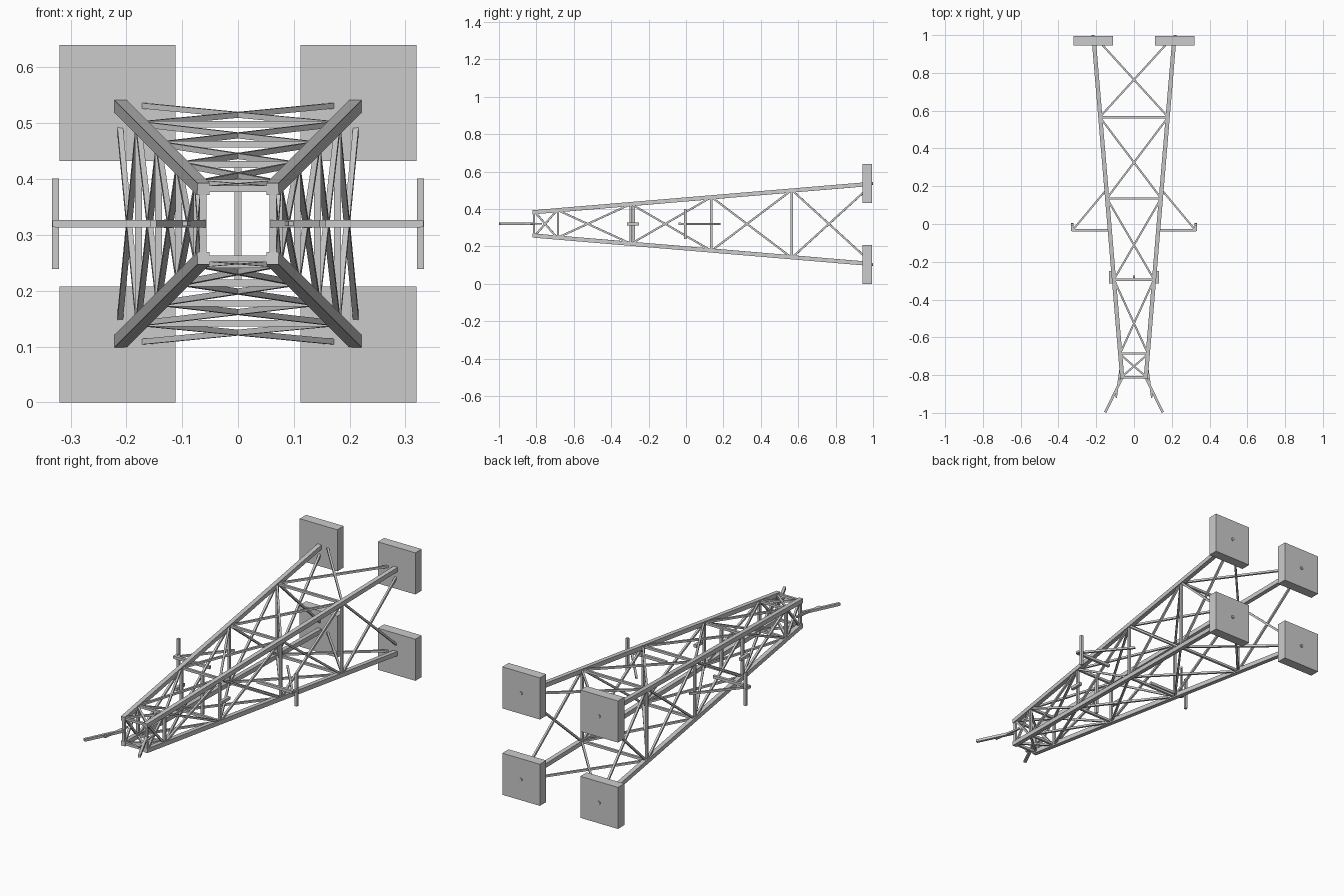
import bpy, bmesh
from mathutils import Vector, Matrix

if "Cube" in bpy.data.objects:
    bpy.data.objects.remove(bpy.data.objects["Cube"])

CZ = 0.32                                  # height of the tower axis
LEVELS = [0.965, 0.565, 0.135, -0.295, -0.685, -0.812]


def half(y):
    """Half width of the tapering tower at y."""
    return 0.062 + (y + 0.82) * 0.084


def finish(name, bm):
    me = bpy.data.meshes.new(name)
    bm.to_mesh(me)
    bm.free()
    ob = bpy.data.objects.new(name, me)
    bpy.context.collection.objects.link(ob)
    return ob


def add_bar(bm, a, b, w, t=None):
    """Square bar from a to b; points are relative to the tower axis."""
    a, b = Vector(a), Vector(b)
    d = (b - a).normalized()
    up = Vector((0, 0, 1)) if abs(d.z) < 0.99 else Vector((0, 1, 0))
    side = up.cross(d).normalized()
    top = d.cross(side)
    rot = Matrix((side, top, d)).transposed().to_4x4()
    mid = (a + b) / 2 + Vector((0, 0, CZ))
    size = Matrix.Diagonal((w, t or w, (b - a).length, 1))
    bmesh.ops.create_cube(bm, size=1, matrix=Matrix.Translation(mid) @ rot @ size)


def bars(name, items):
    bm = bmesh.new()
    for it in items:
        add_bar(bm, *it)
    return finish(name, bm)


# four corner legs, footings and anchor bolts
for sx, hs in ((-1, "left"), (1, "right")):
    for sz, vs in ((-1, "lower"), (1, "upper")):
        tag = f"{vs}_{hs}"
        t, f = half(-0.82), half(0.96)
        bars("leg_" + tag, [((sx * t, -0.82, sz * t), (sx * f, 0.96, sz * f), 0.022)])
        c = 0.216
        bars("footing_" + tag, [((sx * c, 0.945, sz * c), (sx * c, 0.995, sz * c), 0.208)])
        bm = bmesh.new()
        bmesh.ops.create_cone(bm, cap_ends=True, segments=8, radius1=0.008, radius2=0.008, depth=0.03,
                              matrix=Matrix.Translation((sx * c, 0.985, CZ + sz * c)) @ Matrix.Rotation(1.5708, 4, 'X'))
        finish("anchor_bolt_" + tag, bm)

# cross braces and horizontal ties on the four faces
faces = {
    "upper": lambda u, y, h: (u, y, h),
    "lower": lambda u, y, h: (u, y, -h),
    "left": lambda u, y, h: (-h, y, u),
    "right": lambda u, y, h: (h, y, u),
}
for face, at in faces.items():
    braces, ties = [], []
    for i, (y0, y1) in enumerate(zip(LEVELS, LEVELS[1:])):
        h0, h1 = half(y0), half(y1)
        u0 = h0 - (0.036 if i == 0 else 0.004)
        for s in (-1, 1):
            braces.append((at(s * u0, y0 - 0.008, h0), at(-s * (h1 - 0.004), y1 + 0.008, h1), 0.010))
        ties.append((at(-h1, y1, h1), at(h1, y1, h1), 0.012))
    bars("cross_braces_" + face, braces)
    bars("ties_" + face, ties)

# upright in the middle of the tower
bars("centre_upright", [((0, -0.28, -0.105), (0, -0.28, 0.105), 0.013)])

# side arms, end rods, pegs and splayed top arms
for s, hs in ((-1, "left"), (1, "right")):
    bars("side_arm_" + hs, [
        ((s * 0.13, -0.033, 0), (s * 0.328, -0.033, 0), 0.014),
        ((s * 0.325, -0.033, 0), (s * 0.146, 0.182, 0), 0.010)])
    bars("end_rod_" + hs, [
        ((s * 0.327, -0.003, -0.081), (s * 0.327, -0.003, 0.081), 0.013),
        ((s * 0.327, -0.038, 0), (s * 0.327, 0.004, 0), 0.011)])
    bars("side_peg_" + hs, [((s * 0.125, -0.315, 0), (s * 0.125, -0.25, 0), 0.015)])
    bars("top_arm_" + hs, [
        ((s * 0.062, -0.812, 0), (s * 0.152, -0.997, 0), 0.013),
        ((s * 0.073, -0.77, 0), (s * 0.095, -0.92, 0), 0.009)])
